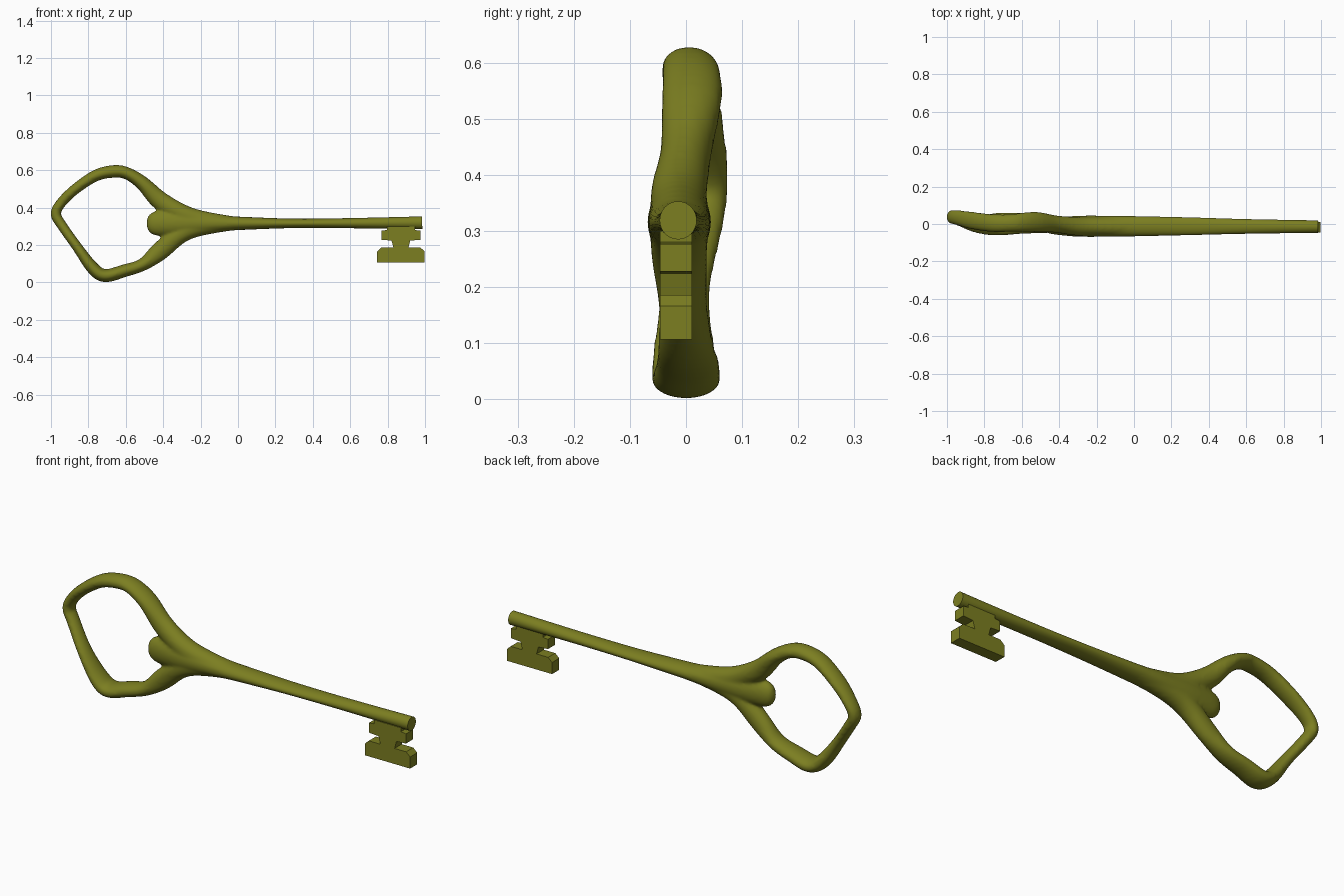
import bpy, bmesh, math
from mathutils import Vector

if "Cube" in bpy.data.objects:
    bpy.data.objects.remove(bpy.data.objects["Cube"])

olive = bpy.data.materials.new("olive")
olive.diffuse_color = (0.2, 0.21, 0.015, 1)
olive.use_nodes = True
olive.node_tree.nodes["Principled BSDF"].inputs["Base Color"].default_value = olive.diffuse_color


def smooth_path(pts, steps):
    """Catmull-Rom interpolation of tuples of numbers."""
    out = []
    for i in range(len(pts) - 1):
        p = [pts[max(0, min(len(pts) - 1, i + k))] for k in (-1, 0, 1, 2)]
        for s in range(steps):
            t = s / steps
            out.append([0.5 * (2 * b + (c - a) * t + (2 * a - 5 * b + 4 * c - d) * t * t
                               + (3 * b - a - 3 * c + d) * t ** 3) for a, b, c, d in zip(*p)])
    return out + [list(pts[-1])]


def sweep(bm, pts, steps=4, sides=24):
    """Elliptical tube through (x, y, z, in-plane half width, half depth in y)."""
    path = smooth_path(pts, steps)
    rings = []
    for i, (x, y, z, w, d) in enumerate(path):
        a, b = path[max(i - 1, 0)], path[min(i + 1, len(path) - 1)]
        side = Vector((-(b[2] - a[2]), 0, b[0] - a[0])).normalized()
        ring = []
        for k in range(sides):
            t = 2 * math.pi * k / sides
            ring.append(bm.verts.new(Vector((x, y, z)) + side * w * math.cos(t)
                                     + Vector((0, d * math.sin(t), 0))))
        rings.append(ring)
    for r, q in zip(rings, rings[1:]):
        for k in range(sides):
            n = (k + 1) % sides
            bm.faces.new((r[k], r[n], q[n], q[k]))
    bm.faces.new(rings[0])
    bm.faces.new(rings[-1])


def finish(bm, name):
    bmesh.ops.recalc_face_normals(bm, faces=bm.faces[:])
    me = bpy.data.meshes.new(name)
    bm.to_mesh(me)
    bm.free()
    ob = bpy.data.objects.new(name, me)
    bpy.context.collection.objects.link(ob)
    me.materials.append(olive)
    return ob


# Bow: twisted loop plus the swollen stem, fused into one smooth skin
loop = [
    (0, -.012, .317, .032, .045), (-.2, -.012, .335, .05, .05), (-.31, -.012, .374, .05, .05),
    (-.42, 0, .44, .05, .046), (-.51, .01, .53, .038, .054), (-.59, .01, .582, .033, .052),
    (-.66, .005, .594, .034, .047), (-.76, .005, .572, .031, .048), (-.875, .02, .495, .028, .047),
    (-.95, .035, .42, .027, .04), (-.974, .037, .365, .028, .037), (-.945, .03, .31, .027, .037),
    (-.86, 0, .19, .027, .043), (-.775, -.003, .075, .034, .057), (-.71, 0, .036, .035, .062),
    (-.61, .003, .062, .034, .057), (-.51, 0, .095, .034, .05), (-.42, -.005, .165, .05, .043),
    (-.31, -.012, .257, .05, .05), (-.2, -.012, .299, .05, .05), (0, -.012, .315, .032, .045)]
stem = [
    (-.488, -.012, .316, .015, .01), (-.478, -.012, .316, .042, .026), (-.455, -.012, .316, .06, .038),
    (-.41, -.012, .316, .068, .046), (-.3, -.012, .316, .068, .056), (-.15, -.012, .316, .05, .057),
    (0, -.012, .316, .036, .054), (.06, -.012, .316, .033, .052)]
bm = bmesh.new()
sweep(bm, loop)
sweep(bm, stem)
bow = finish(bm, "bow")
remesh = bow.modifiers.new("fuse", 'REMESH')
remesh.mode = 'VOXEL'
remesh.voxel_size = 0.008
remesh.use_smooth_shade = True
relax = bow.modifiers.new("relax", 'SMOOTH')
relax.factor = 0.5
relax.iterations = 8

# Shaft: flattened near the bow, round at the flat tip
bm = bmesh.new()
sweep(bm, [(-.06, -.012, .316, .039, .0545), (.03, -.012, .316, .0345, .053),
           (.3, -.012, .316, .025, .047), (.6, -.013, .317, .027, .039),
           (.985, -.014, .319, .034, .033)], 5, 32)
shaft = finish(bm, "shaft")

# Bit: stepped half outline mirrored about its middle line, extruded in y
mid = .871
half = [(.075, .3), (.075, .28), (.104, .277), (.104, .228), (.05, .224), (.04, .186),
        (.105, .186), (.127, .166), (.127, .107)]
outline = [(mid + dx, z) for dx, z in half] + [(mid - dx, z) for dx, z in reversed(half)]
bm = bmesh.new()
face = bm.faces.new([bm.verts.new((x, -.046, z)) for x, z in outline])
new = bmesh.ops.extrude_face_region(bm, geom=[face])["geom"]
bmesh.ops.translate(bm, vec=(0, .057, 0), verts=[v for v in new if isinstance(v, bmesh.types.BMVert)])
finish(bm, "bit")

# Smooth sides with a crisp tip
bpy.ops.object.select_all(action='DESELECT')
shaft.select_set(True)
bpy.context.view_layer.objects.active = shaft
bpy.ops.object.shade_smooth_by_angle(angle=math.radians(35))
